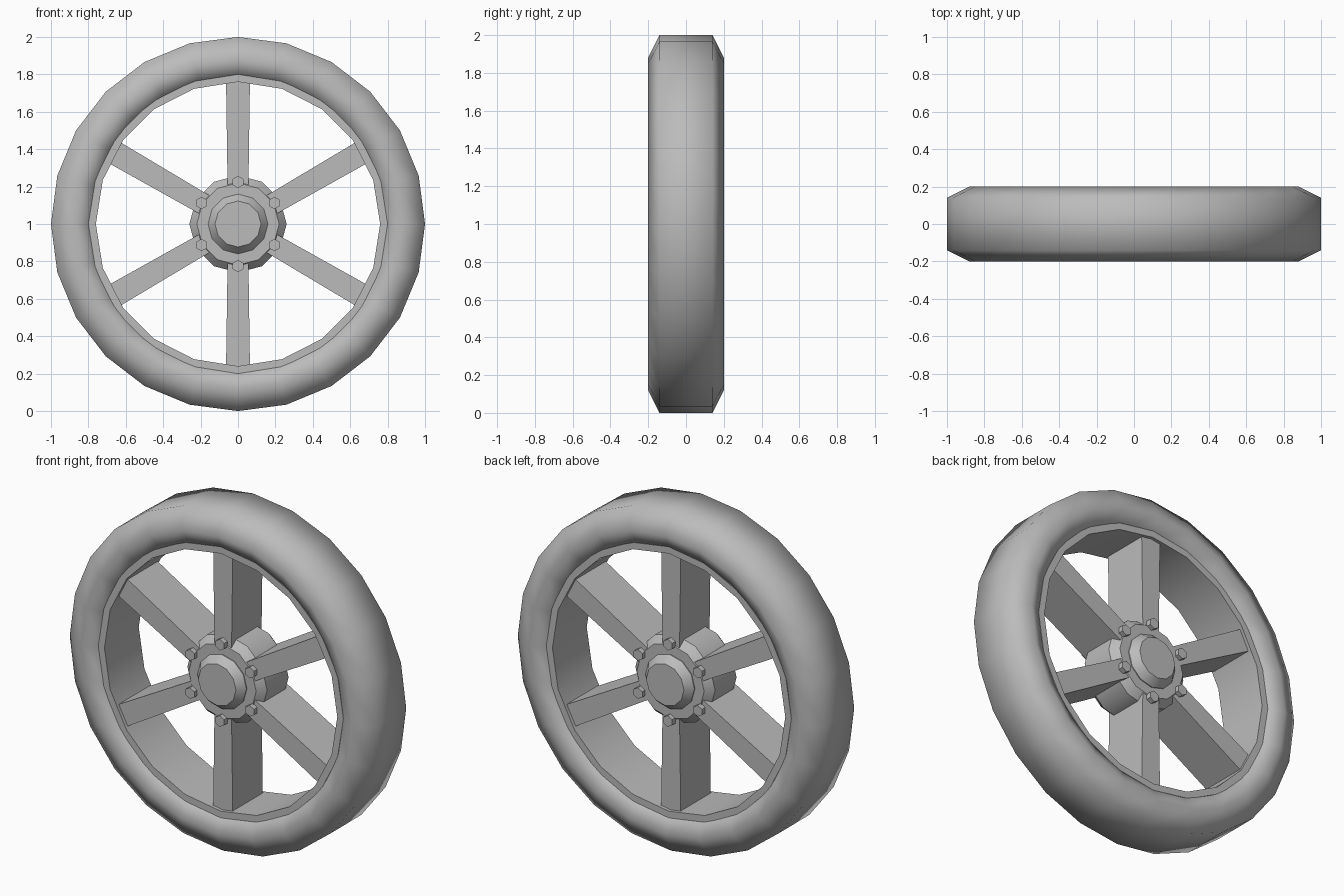
import bpy, bmesh, math
from mathutils import Matrix

cube = bpy.data.objects.get("Cube")
if cube:
    bpy.data.objects.remove(cube, do_unlink=True)

grey = bpy.data.materials.new("plain_grey")
grey.use_nodes = True
GREY = (0.5, 0.5, 0.5, 1)
grey.diffuse_color = GREY
grey.node_tree.nodes["Principled BSDF"].inputs["Base Color"].default_value = GREY
CENTRE = (0, 0, 1)


def finish(name, bm, smooth_angle=None):
    bmesh.ops.recalc_face_normals(bm, faces=bm.faces)
    mesh = bpy.data.meshes.new(name)
    bm.to_mesh(mesh)
    bm.free()
    mesh.materials.append(grey)
    ob = bpy.data.objects.new(name, mesh)
    ob.location = CENTRE
    bpy.context.collection.objects.link(ob)
    if smooth_angle:
        bpy.ops.object.select_all(action="DESELECT")
        ob.select_set(True)
        bpy.context.view_layer.objects.active = ob
        bpy.ops.object.shade_smooth_by_angle(angle=math.radians(smooth_angle))
    return ob


def lathe(name, half, sides, closed, smooth_angle):
    """Spin a half profile of (radius, y), mirrored front to back, around the y axis."""
    profile = half + [(r, -y) for r, y in reversed(half)]
    bm = bmesh.new()
    rings = []
    for r, y in profile:
        angles = [math.tau * i / sides for i in range(sides)]
        rings.append([bm.verts.new((r * math.cos(a), y, r * math.sin(a))) for a in angles])
    pairs = list(zip(rings, rings[1:]))
    if closed:
        pairs.append((rings[-1], rings[0]))
    else:
        bm.faces.new(rings[0])
        bm.faces.new(rings[-1])
    for a, b in pairs:
        for i in range(sides):
            j = (i + 1) % sides
            bm.faces.new((a[i], a[j], b[j], b[i]))
    return finish(name, bm, smooth_angle)


# Tyre, rim and hub
lathe("tyre", [(0.78, 0.15), (0.88, 0.2), (1.0, 0.14)], 24, True, 80)
lathe("rim", [(0.76, 0.16), (0.80, 0.16)], 20, True, 35)
lathe("hub", [(0.123, 0.195), (0.16, 0.15), (0.16, 0.145), (0.22, 0.145), (0.26, 0.1)],
      12, False, 35)

for i in range(6):
    turn = Matrix.Rotation(math.tau * i / 6, 4, "Y")

    # Spoke, slightly wider at the rim
    bm = bmesh.new()
    bmesh.ops.create_cube(bm, size=1)
    for v in bm.verts:
        outer = v.co.z > 0
        v.co.x *= 0.128 if outer else 0.11
        v.co.y *= 0.28
        v.co.z = 0.77 if outer else 0.15
    bm.transform(turn)
    finish(f"spoke_{i + 1}", bm)

    # Hexagonal bolts on both faces
    for side, y in (("front", -0.15), ("back", 0.15)):
        bm = bmesh.new()
        bmesh.ops.create_cone(bm, cap_ends=True, segments=6, radius1=0.033,
                              radius2=0.033, depth=0.04)
        place = Matrix.Translation((0, y, 0.225)) @ Matrix.Rotation(math.pi / 2, 4, "X")
        bm.transform(turn @ place)
        finish(f"{side}_bolt_{i + 1}", bm)
